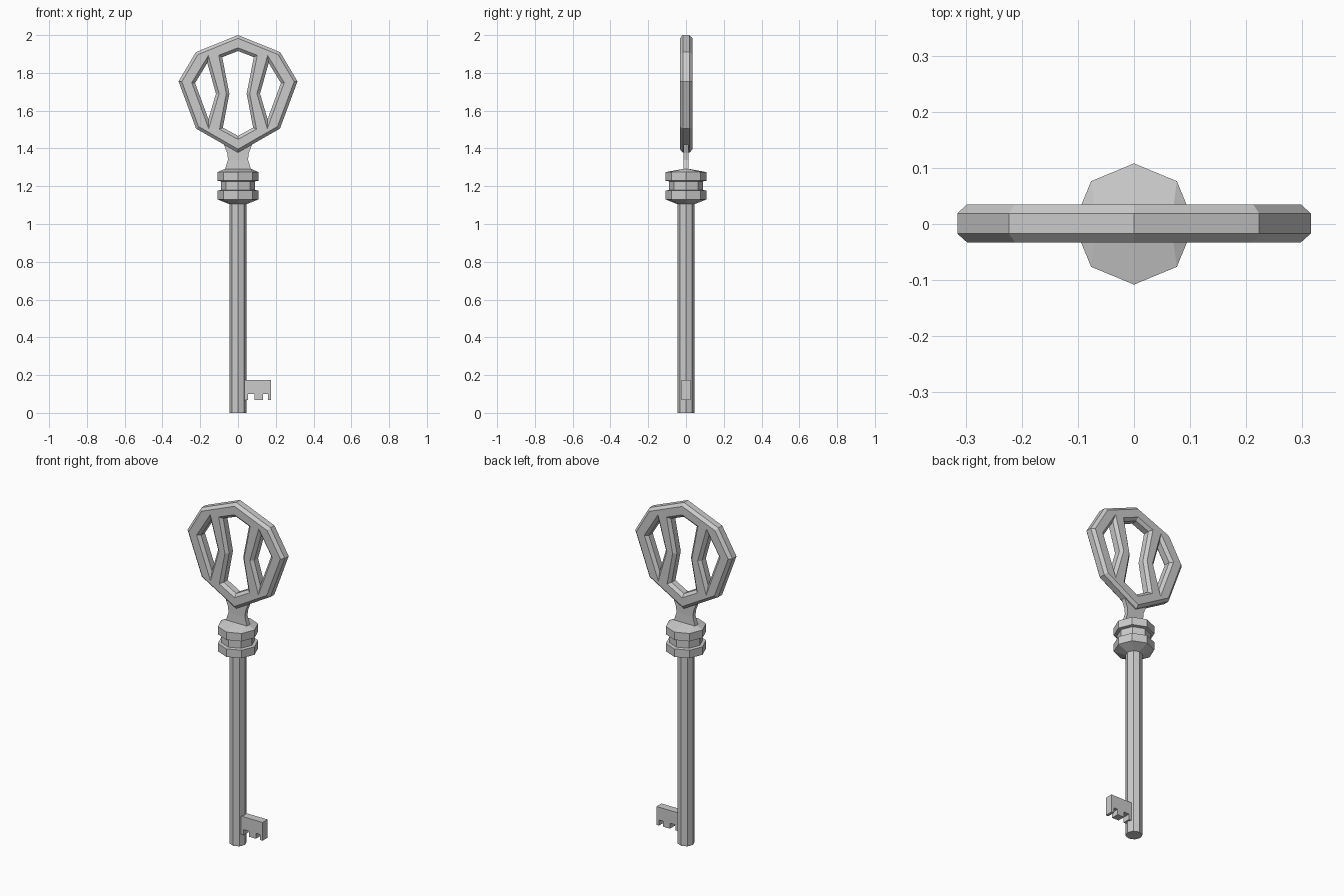
import bpy, bmesh, math
from mathutils import Vector

if "Cube" in bpy.data.objects:
    bpy.data.objects.remove(bpy.data.objects["Cube"])


def finish(bm, name):
    bmesh.ops.recalc_face_normals(bm, faces=bm.faces)
    mesh = bpy.data.meshes.new(name)
    bm.to_mesh(mesh)
    bm.free()
    obj = bpy.data.objects.new(name, mesh)
    bpy.context.collection.objects.link(obj)
    return obj


def inset(points, d):
    """Shrink a closed 2D outline by d with mitred corners."""
    pts = [Vector(p) for p in points]
    n = len(pts)
    area = sum(pts[i - 1].cross(pts[i]) for i in range(n))
    s = 1 if area > 0 else -1
    out = []
    for i in range(n):
        a = (pts[i] - pts[i - 1]).normalized()
        b = (pts[(i + 1) % n] - pts[i]).normalized()
        na, nb = Vector((-a.y, a.x)) * s, Vector((-b.y, b.x)) * s
        out.append(pts[i] + (na + nb) * d / (1 + na.dot(nb)))
    return out


def plate(name, outer, holes, half, chamfer):
    """Flat plate in the xz plane, with holes and chamfered edges."""
    bm = bmesh.new()
    caps = {0: [], 3: []}
    loops = [(outer, inset(outer, chamfer))]
    loops += [(inset(h, chamfer), h) for h in holes]
    for mid, face in loops:
        levels = [(face, -half), (mid, chamfer - half), (mid, half - chamfer), (face, half)]
        rings = [[bm.verts.new((p[0], y, p[1])) for p in pts] for pts, y in levels]
        n = len(outer) if mid is outer else len(mid)
        for lo, hi in zip(rings, rings[1:]):
            for i in range(n):
                j = (i + 1) % n
                bm.faces.new((lo[i], lo[j], hi[j], hi[i]))
        for k in caps:
            caps[k] += [bm.edges.get((rings[k][i - 1], rings[k][i])) for i in range(n)]
    for edges in caps.values():
        bmesh.ops.triangle_fill(bm, edges=edges, use_beauty=True)
    bmesh.ops.remove_doubles(bm, verts=bm.verts, dist=1e-5)
    return finish(bm, name)


def loft(name, sections):
    """Eight-sided loft through (z, x radius, y radius, squared) sections."""
    bm = bmesh.new()
    rings = []
    for z, rx, ry, squared in sections:
        k = math.sqrt(2) if squared else 1
        ring = []
        for i in range(8):
            a = i * math.pi / 4
            x = max(-1, min(1, math.cos(a) * k))
            y = max(-1, min(1, math.sin(a) * k))
            ring.append(bm.verts.new((x * rx, y * ry, z)))
        rings.append(ring)
    for lo, hi in zip(rings, rings[1:]):
        for i in range(8):
            j = (i + 1) % 8
            bm.faces.new((lo[i], lo[j], hi[j], hi[i]))
    bm.faces.new(rings[0][::-1])
    bm.faces.new(rings[-1])
    return finish(bm, name)


def mirrored(half):
    """Complete a symmetric outline whose first and last points lie on x = 0."""
    return half + [(-x, z) for x, z in half[-2:0:-1]]


# Shaft
loft("shaft", [(0, .045, .045, False), (1.12, .045, .045, False)])

# Collar rings flowing into the flat neck
loft("collar_and_neck", [
    (1.105, .045, .045, False), (1.13, .108, .108, False),
    (1.177, .108, .108, False), (1.18, .09, .09, False),
    (1.226, .09, .09, False), (1.229, .108, .108, False),
    (1.275, .108, .108, False), (1.292, .068, .014, True),
    (1.34, .053, .012, True), (1.375, .057, .012, True), (1.43, .078, .012, True)])

# Bow: faceted ring with two bent bars between its three openings
outline = mirrored([(0, 2), (.223, 1.91), (.315, 1.755), (.222, 1.505), (0, 1.378)])
centre = mirrored([(0, 1.933), (.102, 1.893), (.062, 1.69), (.098, 1.502), (0, 1.448)])
side = [(.157, 1.892), (.10, 1.69), (.155, 1.505), (.245, 1.748)]
bow = plate("bow", outline, [centre, side, [(-x, z) for x, z in side]], .034, .016)
bow.location.y = .001

# Bit with notched lower edge
plate("bit", [(.035, .175), (.175, .175), (.175, .068), (.158, .068), (.158, .1),
              (.132, .1), (.132, .068), (.088, .068), (.088, .1), (.053, .1),
              (.053, .068), (.035, .068)], [], .023, 0)
